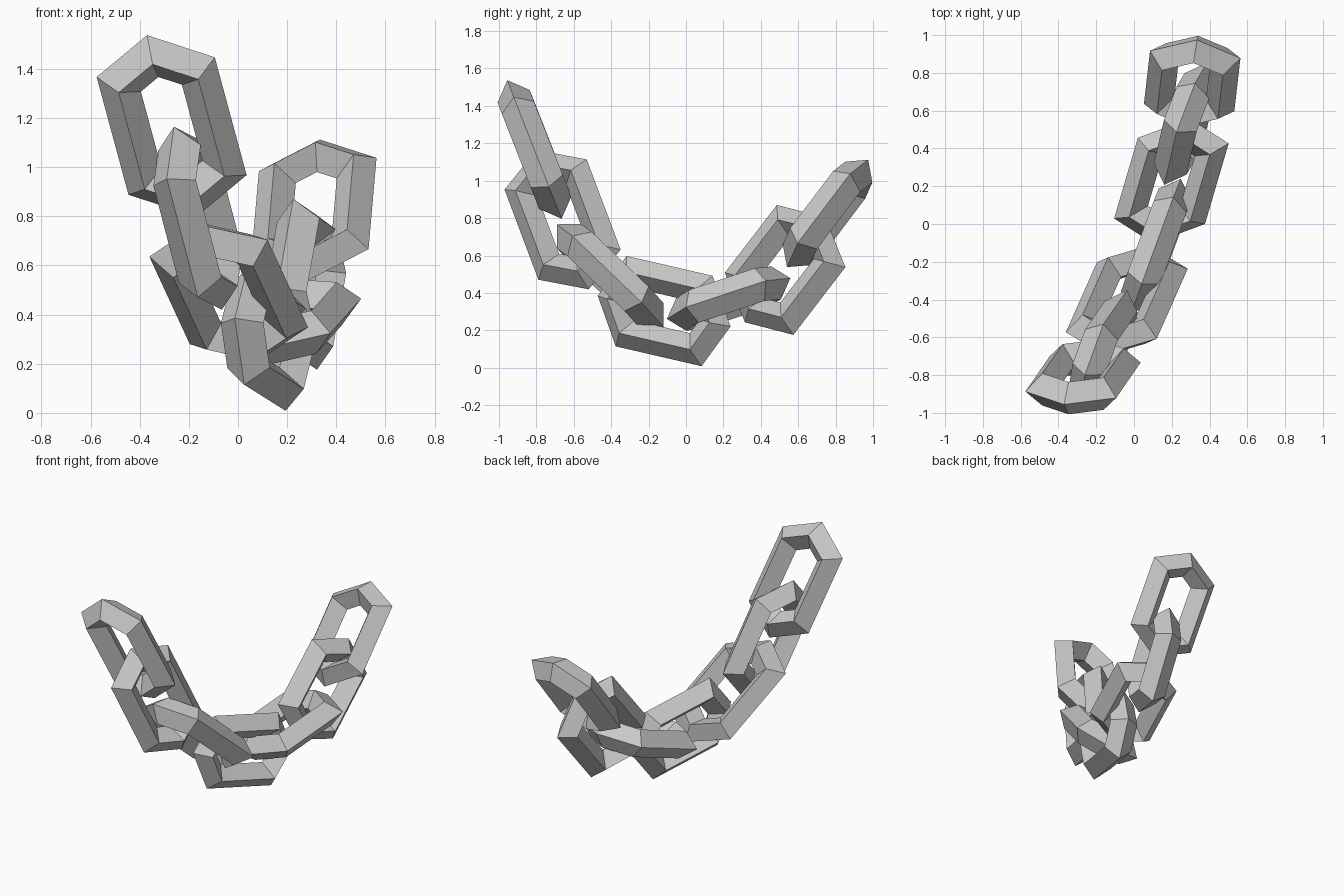
import bpy, bmesh, math
from mathutils import Vector

if "Cube" in bpy.data.objects:
    bpy.data.objects.remove(bpy.data.objects["Cube"])

RING, WIRE, STRETCH = 0.19, 0.092, 0.1175      # ring radius, wire radius, half stretch
HALF = RING + WIRE + STRETCH


def add_link(name, centre, half_axis, side):
    """Six-cornered stretched ring with a diamond section, aimed along half_axis."""
    c = Vector(centre)
    along = Vector(half_axis) / HALF
    side = Vector(side)
    normal = along.cross(side).normalized()
    bm = bmesh.new()
    rings = []
    for i in range(6):
        a = math.radians(60 * i)
        shift = math.copysign(STRETCH, math.cos(a))
        ring = []
        for j in range(4):
            b = math.radians(90 * j)
            r = RING + WIRE * math.cos(b)
            p = (c + along * (r * math.cos(a) + shift)
                 + side * (r * math.sin(a)) + normal * (WIRE * math.sin(b)))
            ring.append(bm.verts.new(p))
        rings.append(ring)
    for i in range(6):
        p, q = rings[i], rings[(i + 1) % 6]
        for j in range(4):
            k = (j + 1) % 4
            bm.faces.new((p[j], q[j], q[k], p[k]))
    bmesh.ops.recalc_face_normals(bm, faces=bm.faces)
    mesh = bpy.data.meshes.new(name)
    bm.to_mesh(mesh)
    bm.free()
    bpy.context.collection.objects.link(bpy.data.objects.new(name, mesh))


# chain links from the high front end to the back end: centre, half axis, side direction
links = [
    ((-0.27, -0.81, 1.167), (-0.10, -0.145, 0.37), (-0.984, 0.07, -0.164)),
    ((-0.163, -0.66, 0.792), (-0.0975, -0.14, 0.3725), (-0.26, -0.90, -0.33)),
    ((-0.038, -0.405, 0.492), (-0.127, -0.286, 0.275), (-0.985, 0.07, -0.14)),
    ((0.117, -0.117, 0.303), (-0.13, -0.355, 0.082), (0.03, 0.12, 0.99)),
    ((0.198, 0.228, 0.37), (0.097, 0.33, 0.109), (0.985, -0.06, 0.10)),
    ((0.273, 0.53, 0.523), (0.05, 0.215, 0.28), (-0.33, -0.75, 0.68)),
    ((0.308, 0.757, 0.825), (0.025, 0.217, 0.287), (0.98, -0.08, 0.11)),
]
for n, spec in enumerate(links, 1):
    add_link(f"chain_link_{n}", *spec)
